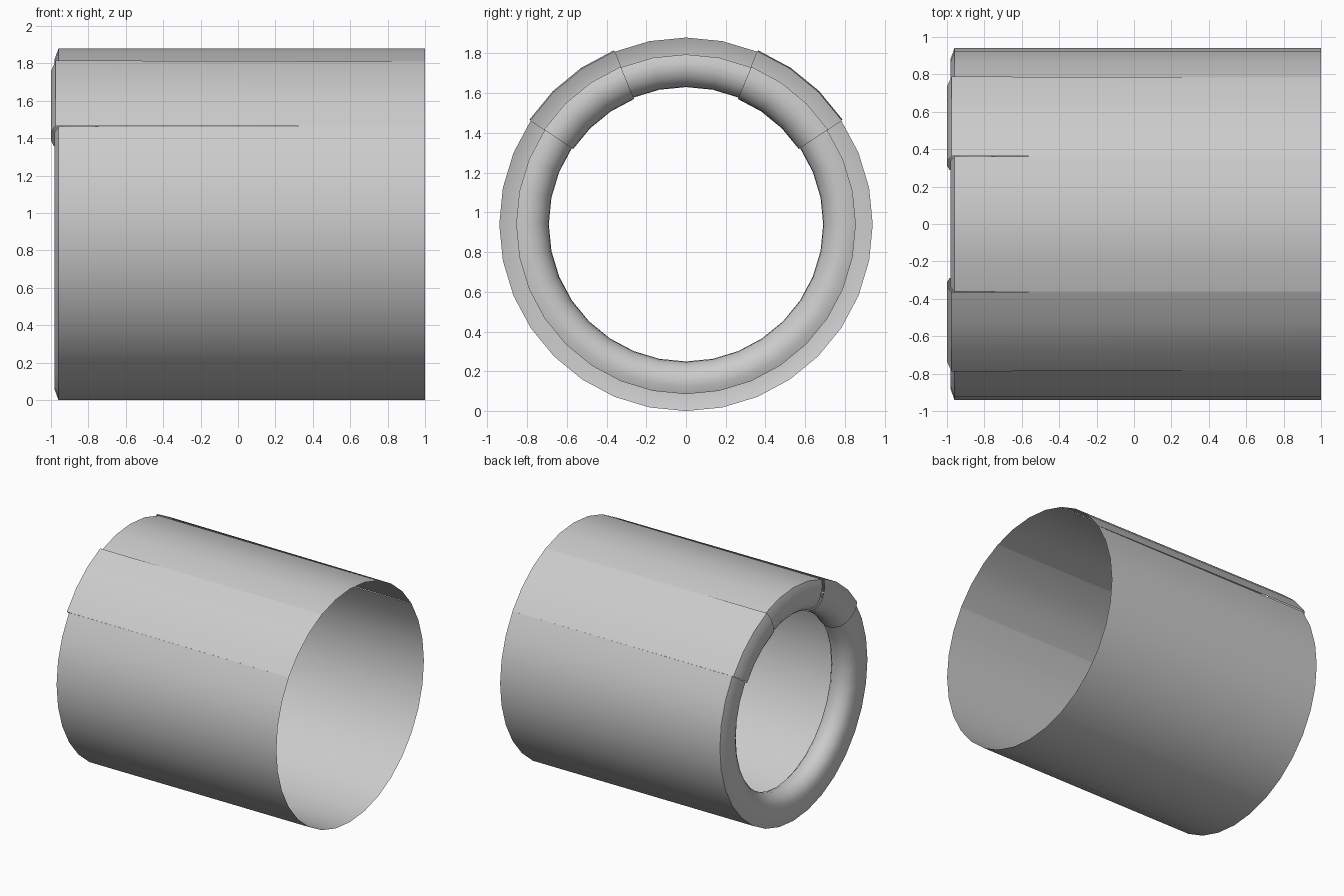
import bpy, bmesh, math

if "Cube" in bpy.data.objects:
    bpy.data.objects.remove(bpy.data.objects["Cube"])

SIDES = 32
R = 0.94
CZ = 0.94

# Lathe profile (x, radius): open tube end, bevelled rim, rolled inner lip
base = [(1.0, R), (-0.96, R), (-0.98, 0.885), (-0.98, 0.81)]
raised = [(1.0, R + 0.001), (-0.975, R + 0.008), (-1.0, 0.885), (-1.0, 0.81)]
for i in range(1, 11):
    a = math.radians(90 + i * 21)
    c, s = math.cos(a), math.sin(a)
    base.append((-0.87 - 0.11 * s, 0.80 + 0.11 * c))
    raised.append((-0.87 - 0.125 * s, 0.80 + 0.118 * c))


def sector(name, profile, first, last):
    """Revolve the profile between two side numbers, counted from the top."""
    bm = bmesh.new()
    rows = []
    for k in range(first, last + 1):
        a = k * 2 * math.pi / SIDES
        rows.append([bm.verts.new((x, r * math.sin(a), CZ + r * math.cos(a)))
                     for x, r in profile])
    for p, q in zip(rows, rows[1:]):
        for i in range(len(profile) - 1):
            bm.faces.new((p[i], p[i + 1], q[i + 1], q[i]))
    bmesh.ops.recalc_face_normals(bm, faces=bm.faces)
    # Make sure the outer wall faces away from the axis
    bm.faces.ensure_lookup_table()
    f = bm.faces[0]
    c = f.calc_center_median()
    if f.normal.y * c.y + f.normal.z * (c.z - CZ) < 0:
        bmesh.ops.reverse_faces(bm, faces=bm.faces)
    me = bpy.data.meshes.new(name)
    bm.to_mesh(me)
    bm.free()
    ob = bpy.data.objects.new(name, me)
    bpy.context.collection.objects.link(ob)
    bpy.ops.object.select_all(action='DESELECT')
    ob.select_set(True)
    bpy.context.view_layer.objects.active = ob
    bpy.ops.object.shade_smooth_by_angle(angle=math.radians(35))


# Plain tube: top strip and lower shell
sector("top_strip", base, -2, 2)
sector("lower_shell", base, 5, 27)
# Two slightly raised panels beside the top strip
sector("raised_panel_a", raised, 2, 5)
sector("raised_panel_b", raised, -5, -2)
